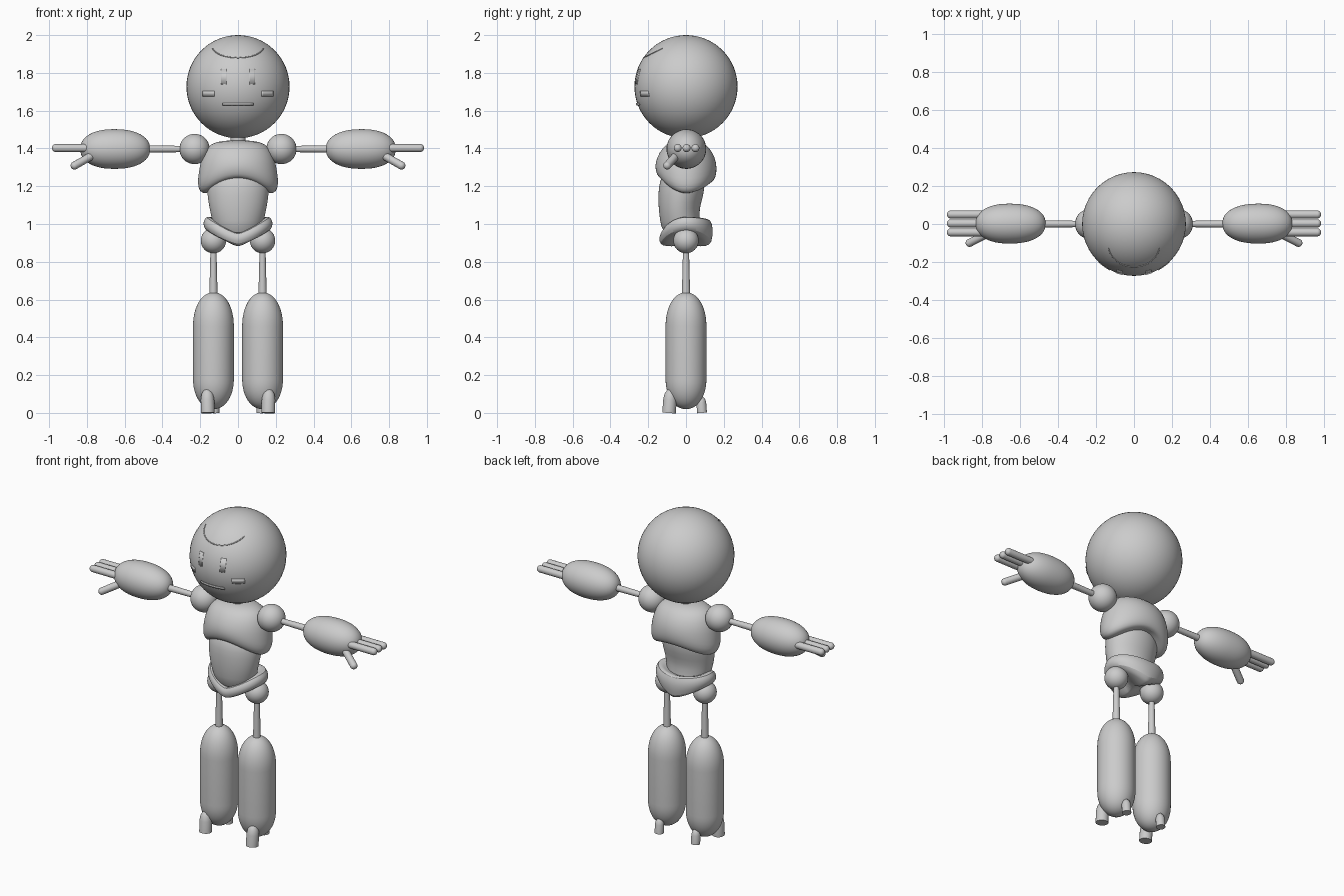
import bpy, bmesh, math
from mathutils import Vector

cube = bpy.data.objects.get("Cube")
if cube:
    bpy.data.objects.remove(cube, do_unlink=True)

grey = bpy.data.materials.new("plain grey")
grey.use_nodes = True
colour = (0.6, 0.6, 0.6, 1)
grey.diffuse_color = colour
grey.node_tree.nodes["Principled BSDF"].inputs["Base Color"].default_value = colour


def finish(name, bm, angle=50):
    bmesh.ops.recalc_face_normals(bm, faces=bm.faces)
    mesh = bpy.data.meshes.new(name)
    bm.to_mesh(mesh)
    bm.free()
    mesh.materials.append(grey)
    obj = bpy.data.objects.new(name, mesh)
    bpy.context.collection.objects.link(obj)
    bpy.ops.object.select_all(action='DESELECT')
    obj.select_set(True)
    bpy.context.view_layer.objects.active = obj
    bpy.ops.object.shade_smooth_by_angle(angle=math.radians(angle))
    return obj


def loft(name, rings, cap=True):
    """Skin a list of equal-length rings of points."""
    bm = bmesh.new()
    rows = [[bm.verts.new(p) for p in ring] for ring in rings]
    n = len(rows[0])
    for a, b in zip(rows, rows[1:]):
        for i in range(n):
            bm.faces.new((a[i], a[(i + 1) % n], b[(i + 1) % n], b[i]))
    if cap:
        bm.faces.new(rows[0])
        bm.faces.new(rows[-1])
    return finish(name, bm)


def turned(name, start, end, profile, segments=32):
    """Revolve (distance, radius) pairs around the line from start to end."""
    start, end = Vector(start), Vector(end)
    turn = (end - start).to_track_quat('Z', 'Y')
    angles = [math.tau * i / segments for i in range(segments)]
    return loft(name, [[start + turn @ Vector((r * math.cos(a), r * math.sin(a), d))
                        for a in angles] for d, r in profile])


def rounded(name, start, end, radius, tip, tail, power=2.0, segments=32):
    """Rounded rod whose end domes have heights tail (start) and tip (end)."""
    length = (Vector(end) - Vector(start)).length
    steps = [math.pi / 2 * i / 12 for i in range(13)]

    def bulge(a):
        return radius * max(math.cos(a), 0.01) ** (2 / power)

    def rise(a):
        return math.sin(a) ** (2 / power)
    profile = [(tail * (1 - rise(a)), bulge(a)) for a in reversed(steps)]
    profile += [(length - tip * (1 - rise(a)), bulge(a)) for a in steps]
    clean = [p for i, p in enumerate(profile) if i == 0 or p[0] - profile[i - 1][0] > 1e-6]
    return turned(name, start, end, clean, segments)


def ball(name, centre, radius):
    bm = bmesh.new()
    bmesh.ops.create_uvsphere(bm, u_segments=48, v_segments=32, radius=radius)
    bmesh.ops.translate(bm, verts=bm.verts, vec=centre)
    return finish(name, bm)


def torso(name, sections, shape, n=64):
    """Oval sections (rx, ry, centre y, z, front shift, back shift)."""
    rings = []
    for rx, ry, cy, z, front, back in sections:
        ring = []
        for i in range(n):
            a = math.tau * i / n
            shift = (front if math.sin(a) < 0 else back) * shape(a)
            ring.append((rx * math.cos(a), cy + ry * math.sin(a), z + shift))
        rings.append(ring)
    obj = loft(name, rings)
    obj.modifiers.new("smooth", 'SUBSURF').levels = 1
    return obj


# Head and neck
HEAD = Vector((0, 0, 1.727))
R = 0.273
ball("head", HEAD, R)
turned("neck", (0, 0, 1.38), (0, 0, 1.5), [(0, 0.04), (0.12, 0.04)])


# Face details follow the curve of the head
def on_head(x, z, lift=0.002):
    dz = z - HEAD.z
    return HEAD + Vector((x, -math.sqrt(R * R - x * x - dz * dz), dz)).normalized() * (R + lift)


def face_plate(name, x, z, w, h, lift=0.003):
    bm = bmesh.new()
    n = 8
    top, low = [], []
    for i in range(n + 1):
        px = x + w * (i / n - 0.5)
        top.append(bm.verts.new(on_head(px, z + h / 2, lift)))
        low.append(bm.verts.new(on_head(px, z - h / 2, lift)))
    for i in range(n):
        bm.faces.new((low[i], low[i + 1], top[i + 1], top[i]))
    plate = finish(name, bm)
    solid = plate.modifiers.new("thickness", 'SOLIDIFY')
    solid.thickness = 0.006
    solid.offset = 0


face_plate("mouth", 0, 1.636, 0.16, 0.012, 0.004)
for side, s in (("left", 1), ("right", -1)):
    face_plate(side + "_eye", s * 0.075, 1.78, 0.03, 0.08, 0.0)
    face_plate(side + "_cheek", s * 0.155, 1.69, 0.06, 0.03, 0.0)


# Fringe line across the forehead
tilt = math.radians(64)
axis = Vector((0, -math.cos(tilt), math.sin(tilt)))
down = Vector((0, -math.sin(tilt), -math.cos(tilt)))
spread = math.radians(30)
line = bpy.data.curves.new("fringe_line", 'CURVE')
line.dimensions = '3D'
line.bevel_depth = 0.003
line.bevel_resolution = 1
line.materials.append(grey)
spline = line.splines.new('POLY')
spline.points.add(24)
for i, point in enumerate(spline.points):
    a = math.radians(-80 + 160 * i / 24)
    rim = down * math.cos(a) + Vector((1, 0, 0)) * math.sin(a)
    spot = HEAD + (axis * math.cos(spread) + rim * math.sin(spread)) * R
    point.co = (*spot, 1)
bpy.context.collection.objects.link(bpy.data.objects.new("fringe_line", line))

# Chest with an arched lower rim, belly leaning forward, saddle-shaped pelvis
torso("chest", [
    (0.03, 0.02, 0, 1.443, 0, 0), (0.12, 0.08, 0, 1.438, 0, 0),
    (0.168, 0.125, 0, 1.405, 0, 0), (0.197, 0.155, 0, 1.34, 0.01, 0.01),
    (0.208, 0.163, 0, 1.27, 0.04, 0.03), (0.215, 0.16, 0, 1.21, 0.07, 0.05),
    (0.202, 0.148, 0, 1.17, 0.08, 0.06), (0.175, 0.13, 0, 1.158, 0.085, 0.06),
    (0.12, 0.09, 0, 1.18, 0.06, 0.05)], lambda a: math.sin(a) ** 2)
torso("belly", [
    (0.13, 0.09, -0.01, 1.30, 0, 0), (0.165, 0.122, -0.02, 1.23, 0, 0),
    (0.162, 0.12, -0.027, 1.15, 0, 0), (0.15, 0.107, -0.038, 1.08, 0, 0),
    (0.137, 0.105, -0.032, 1.02, 0, 0), (0.12, 0.105, -0.02, 0.95, 0, 0),
    (0.06, 0.05, 0, 0.92, 0, 0)], lambda a: 0)
torso("pelvis", [
    (0.08, 0.06, 0, 1.0, -0.07, 0), (0.14, 0.11, 0, 1.035, -0.085, -0.01),
    (0.17, 0.13, 0, 1.043, -0.09, -0.02), (0.188, 0.145, 0, 1.005, -0.08, -0.03),
    (0.175, 0.137, 0, 0.967, -0.075, -0.07), (0.14, 0.11, 0, 0.95, -0.07, -0.07),
    (0.05, 0.04, 0, 0.93, -0.05, -0.05)], lambda a: 1 - abs(math.cos(a)) ** 1.3)

# Arms and legs, both sides
ARM_Z = 1.397
for side, s in (("left", 1), ("right", -1)):
    ball(side + "_shoulder", (s * 0.23, 0, ARM_Z), 0.08)
    turned(side + "_upper_arm", (s * 0.25, 0, ARM_Z), (s * 0.52, 0, ARM_Z),
           [(0, 0.016), (0.27, 0.02)])
    rounded(side + "_forearm", (s * 0.465, 0.002, ARM_Z), (s * 0.835, 0.002, ARM_Z),
            0.105, 0.18, 0.19, 2.25, 48)
    for i, y in enumerate((-0.044, 0.003, 0.05)):
        rounded(f"{side}_finger_{i + 1}", (s * 0.74, y, 1.402), (s * 0.985, y, 1.402),
                0.021, 0.02, 0.02, segments=20)
    rounded(side + "_thumb", (s * 0.75, -0.04, 1.375), (s * 0.882, -0.108, 1.3),
            0.021, 0.02, 0.02, segments=20)

    ball(side + "_hip", (s * 0.13, 0, 0.912), 0.067)
    turned(side + "_thigh", (s * 0.13, 0, 0.9), (s * 0.13, 0, 0.58),
           [(0, 0.015), (0.32, 0.023)])
    rounded(side + "_lower_leg", (s * 0.13, 0, 0.02), (s * 0.13, 0, 0.638),
            0.108, 0.18, 0.16, 2.1, 48)
    # Flat-bottomed toe in front and heel behind
    turned(side + "_toe", (s * 0.16, -0.09, 0), (s * 0.163, -0.08, 0.13),
           [(0, 0.036), (0.07, 0.036), (0.1, 0.031), (0.12, 0.019), (0.13, 0.003)])
    turned(side + "_heel", (s * 0.125, 0.085, 0), (s * 0.125, 0.078, 0.09),
           [(0, 0.026), (0.055, 0.026), (0.075, 0.021), (0.087, 0.011), (0.09, 0.002)])
